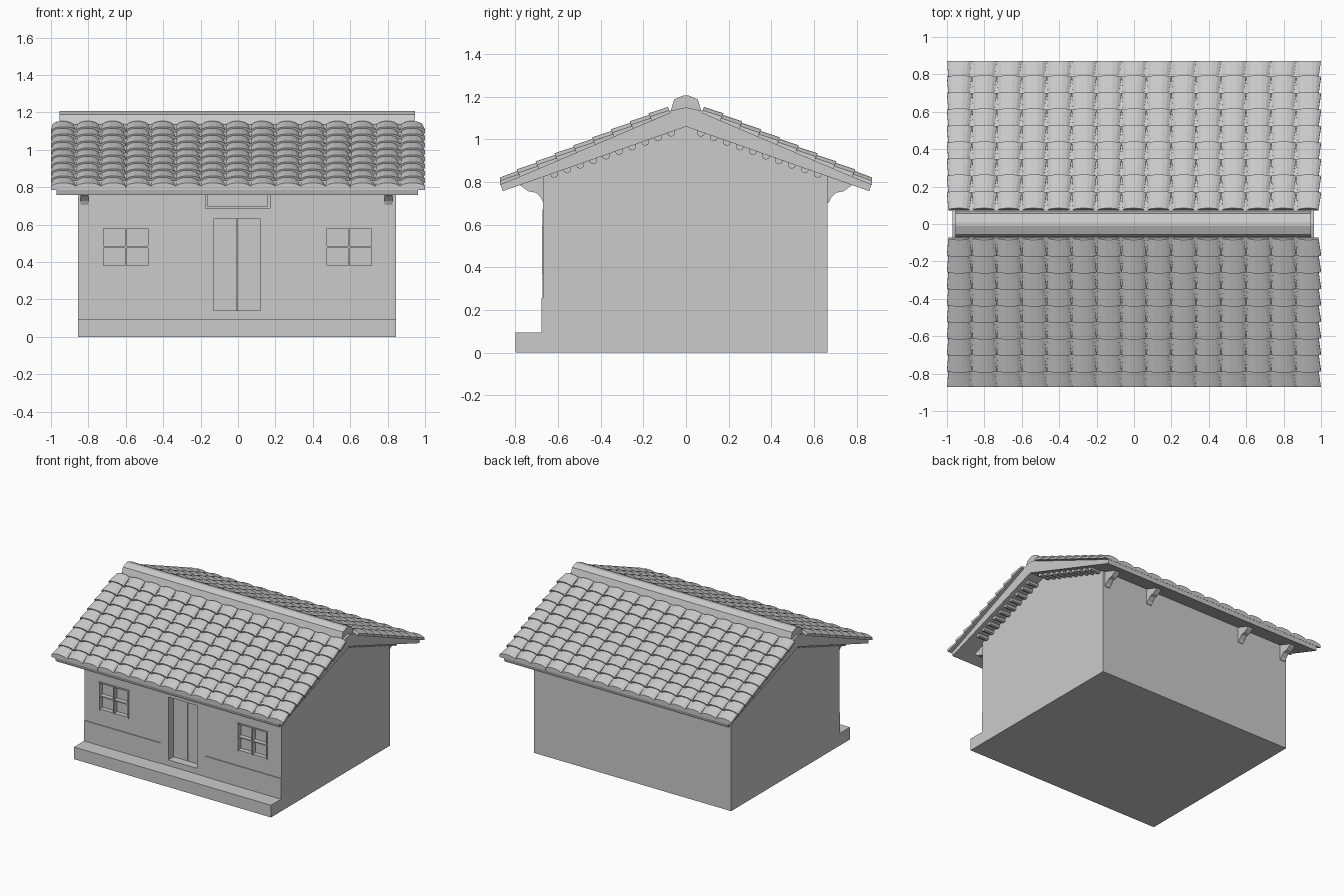
import bpy, bmesh, math

if "Cube" in bpy.data.objects:
    bpy.data.objects.remove(bpy.data.objects["Cube"])


def finish(name, bm):
    bmesh.ops.recalc_face_normals(bm, faces=bm.faces[:])
    me = bpy.data.meshes.new(name)
    bm.to_mesh(me)
    bm.free()
    ob = bpy.data.objects.new(name, me)
    bpy.context.collection.objects.link(ob)
    return ob


def loft(bm, a, b):
    # closed solid between two matching outlines
    va = [bm.verts.new(p) for p in a]
    vb = [bm.verts.new(p) for p in b]
    n = len(va)
    bm.faces.new(va)
    bm.faces.new(vb[::-1])
    for i in range(n):
        j = (i + 1) % n
        bm.faces.new((va[i], vb[i], vb[j], va[j]))


def prism(bm, yz, x0, x1):
    loft(bm, [(x0, y, z) for y, z in yz], [(x1, y, z) for y, z in yz])


def box(bm, x0, x1, y0, y1, z0, z1):
    prism(bm, [(y0, z0), (y1, z0), (y1, z1), (y0, z1)], x0, x1)


FRONT = -0.67
XL, XR = -0.855, 0.845
WINDOWS = [(-0.73, -0.47), (0.465, 0.725)]

# gabled house body with front step in one profile
bm = bmesh.new()
prism(bm, [(-0.80, 0), (0.665, 0), (0.665, 0.83), (0, 1.065), (FRONT, 0.83),
           (FRONT, 0.095), (-0.80, 0.095)], XL, XR)
walls = finish("walls", bm)

# openings cut into the front wall
bm = bmesh.new()
for x0, x1 in WINDOWS:
    box(bm, x0, x1, FRONT - 0.05, FRONT + 0.03, 0.37, 0.59)
box(bm, -0.13, 0.12, FRONT - 0.05, FRONT + 0.07, 0.14, 0.63)
box(bm, -0.175, 0.17, FRONT - 0.05, FRONT + 0.015, 0.685, 0.775)
cutter = finish("opening_cutter", bm)
cutter.hide_render = True
cutter.hide_viewport = True
cut = walls.modifiers.new("openings", 'BOOLEAN')
cut.operation = 'DIFFERENCE'
cut.object = cutter
cut.solver = 'EXACT'

# low wainscot bands either side of the door
bm = bmesh.new()
for x0, x1 in ((XL, -0.195), (0.185, XR)):
    box(bm, x0, x1, FRONT - 0.007, FRONT + 0.01, 0.09, 0.255)
finish("wainscot", bm)

# window frames with cross bars
for k, (x0, x1) in enumerate(WINDOWS):
    bm = bmesh.new()
    xm, t = (x0 + x1) / 2, 0.01
    for a, b in ((x0, x0 + t), (x1 - t, x1), (xm - t / 2, xm + t / 2)):
        box(bm, a, b, FRONT - 0.006, FRONT + 0.031, 0.37, 0.59)
    for z in (0.37, 0.475, 0.58):
        box(bm, x0, x1, FRONT - 0.005, FRONT + 0.031, z, z + t)
    finish("window_frame_%d" % k, bm)

# door surround
bm = bmesh.new()
for x0, x1, z0, z1 in ((-0.195, -0.13, 0.095, 0.67), (0.12, 0.185, 0.095, 0.67),
                       (-0.13, 0.12, 0.095, 0.14), (-0.13, 0.12, 0.63, 0.67)):
    box(bm, x0, x1, FRONT - 0.004, FRONT + 0.01, z0, z1)
finish("door_surround", bm)

# double door leaves
bm = bmesh.new()
for x0, x1 in ((-0.13, -0.007), (-0.003, 0.12)):
    box(bm, x0, x1, FRONT + 0.06, FRONT + 0.075, 0.14, 0.63)
finish("door_leaves", bm)

# transom panel over the door
bm = bmesh.new()
box(bm, -0.163, 0.158, FRONT + 0.004, FRONT + 0.02, 0.695, 0.77)
finish("transom", bm)

# wedge-shaped roof slabs
for s, side in ((-1, "front"), (1, "back")):
    bm = bmesh.new()
    prism(bm, [(s * y, z) for y, z in
               ((0, 1.06), (0.86, 0.757), (0.872, 0.797), (0.07, 1.135), (0, 1.15))],
          -0.97, 0.963)
    finish("roof_slab_" + side, bm)

# ridge cap
bm = bmesh.new()
prism(bm, [(-0.07, 1.11), (0.07, 1.11), (0.07, 1.14), (0.055, 1.188), (0.012, 1.206),
           (-0.012, 1.206), (-0.055, 1.188), (-0.07, 1.14)], -0.955, 0.945)
finish("ridge_cap", bm)

# overlapping tapered roof tiles
COLS, ROWS = 15, 9
ARCH = [(-1, -0.012), (-1, 0.002), (-0.7, 0.013), (-0.3, 0.019), (0.3, 0.019),
        (0.7, 0.013), (1, 0.002), (1, -0.012)]


def tile_ring(cx, half, t, lift, s):
    y, z = 0.872 - 0.795 * t, 0.797 + 0.338 * t
    ring = []
    for u, h in ARCH:
        d = h + (lift if h > -0.01 else 0)
        ring.append((cx + u * half, s * (y + d * 0.39 * (t > 0)), z + d * 0.92))
    return ring


for s, side in ((-1, "front"), (1, "back")):
    bm = bmesh.new()
    for c in range(COLS):
        cx = -1 + (c + 0.5) * 2 / COLS
        for r in range(ROWS):
            loft(bm, tile_ring(cx, 0.0665, r / ROWS, 0.008, s),
                 tile_ring(cx - 0.003, 0.056, (r + 1) / ROWS, 0.0, s))
    finish("roof_tiles_" + side, bm)

# round battens under the gable overhangs
bm = bmesh.new()
for s in (-1, 1):
    for i in range(10):
        y = 0.07 + i * 0.061
        z = 1.06 - 0.352 * y - 0.004
        ring = [(s * y + 0.019 * math.cos(a * math.pi / 4),
                 z + 0.019 * math.sin(a * math.pi / 4)) for a in range(8)]
        prism(bm, ring, XL - 0.085, XL + 0.02)
        prism(bm, ring, XR - 0.02, XR + 0.085)
finish("battens", bm)

# curved eave brackets, front and back
BRACKET = [(0.65, 0.705), (0.67, 0.705), (0.68, 0.725), (0.705, 0.75), (0.74, 0.757),
           (0.765, 0.775), (0.785, 0.79), (0.65, 0.84)]
for s, side in ((-1, "front"), (1, "back")):
    bm = bmesh.new()
    for x in (-0.82, -0.43, 0.42, 0.805):
        prof = BRACKET
        if s < 0 and abs(x) < 0.5:
            prof = [(y, max(z, 0.763)) for y, z in BRACKET[1:]]
        prism(bm, [(s * y, z) for y, z in prof], x - 0.022, x + 0.022)
    finish("brackets_" + side, bm)
